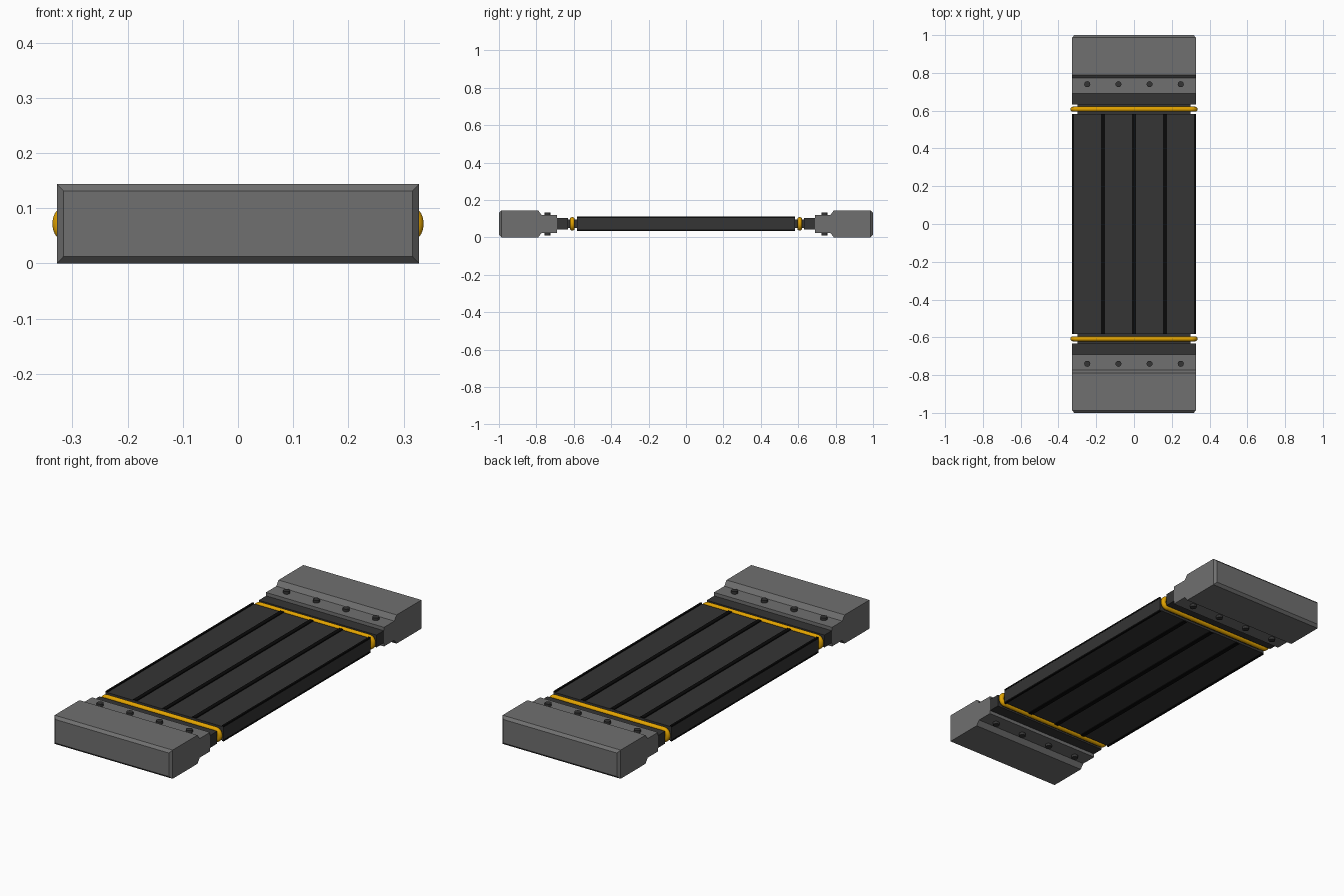
import bpy, bmesh, math
from mathutils import Matrix

if "Cube" in bpy.data.objects:
    bpy.data.objects.remove(bpy.data.objects["Cube"])

ZC = 0.072  # mid height of the whole part


def material(name, rgb):
    m = bpy.data.materials.new(name)
    m.diffuse_color = (*rgb, 1)
    m.use_nodes = True
    m.node_tree.nodes["Principled BSDF"].inputs["Base Color"].default_value = m.diffuse_color
    return m


GREY = material("grey", (0.16, 0.16, 0.16))
DARK = material("dark", (0.035, 0.035, 0.035))
BLACK = material("black", (0.003, 0.003, 0.003))
YELLOW = material("yellow", (0.75, 0.36, 0.0))


def finish(bm, name, mat):
    bmesh.ops.recalc_face_normals(bm, faces=bm.faces)
    me = bpy.data.meshes.new(name)
    bm.to_mesh(me)
    bm.free()
    ob = bpy.data.objects.new(name, me)
    bpy.context.collection.objects.link(ob)
    me.materials.append(mat)
    return ob


def loft(name, stations, mat):
    """Skin rectangles (y, half width, half height) along y."""
    bm = bmesh.new()
    rings = [[bm.verts.new((sx * w, y, ZC + sz * h))
              for sx, sz in ((-1, -1), (1, -1), (1, 1), (-1, 1))]
             for y, w, h in stations]
    for a, b in zip(rings, rings[1:]):
        for i in range(4):
            j = (i + 1) % 4
            bm.faces.new((a[i], a[j], b[j], b[i]))
    bm.faces.new(rings[0])
    bm.faces.new(rings[-1])
    return finish(bm, name, mat)


def box(name, x, y, z, sx, sy, sz, mat):
    bm = bmesh.new()
    bmesh.ops.create_cube(bm, size=1, matrix=Matrix.Translation((x, y, z))
                          @ Matrix.Diagonal((sx, sy, sz, 1)))
    return finish(bm, name, mat)


def ring(name, y, hx, hz, corner, radius):
    """Rounded rectangular band in the xz plane."""
    cu = bpy.data.curves.new(name, 'CURVE')
    cu.dimensions = '3D'
    cu.bevel_depth = radius
    cu.bevel_resolution = 3
    pts = []
    for k, (sx, sz) in enumerate(((1, 1), (-1, 1), (-1, -1), (1, -1))):
        for i in range(7):
            a = math.pi / 2 * (k + i / 6)
            pts.append((sx * (hx - corner) + corner * math.cos(a), y,
                        ZC + sz * (hz - corner) + corner * math.sin(a), 1))
    sp = cu.splines.new('POLY')
    sp.points.add(len(pts) - 1)
    for p, c in zip(sp.points, pts):
        p.co = c
    sp.use_cyclic_u = True
    ob = bpy.data.objects.new(name, cu)
    bpy.context.collection.objects.link(ob)
    cu.materials.append(YELLOW)


# Central belt with raised black strips on both faces
belt = box("belt", 0, 0, ZC, 0.654, 1.166, 0.068, DARK)
for side, s in (("top", 1), ("bottom", -1)):
    for i in range(3):
        box(f"{side}_strip_{i}", (i - 1) * 0.164, 0, ZC + s * 0.035,
            0.02, 1.166, 0.008, BLACK)
    for e in (-1, 1):
        box(f"{side}_edge_strip", e * 0.323, 0, ZC + s * 0.035,
            0.01, 1.166, 0.008, BLACK)

for end, s in (("front", -1), ("back", 1)):
    # Connector block stepping down to its clamp
    loft(f"{end}_block", [(s * 1.0, 0.316, 0.059), (s * 0.987, 0.328, 0.072),
                          (s * 0.79, 0.328, 0.072), (s * 0.772, 0.328, 0.048),
                          (s * 0.69, 0.328, 0.048)], GREY)
    # Dark collar, narrow neck and yellow band
    box(f"{end}_collar", 0, s * 0.664, ZC, 0.654, 0.064, 0.062, DARK)
    box(f"{end}_neck", 0, s * 0.61, ZC, 0.60, 0.07, 0.045, DARK)
    ring(f"{end}_band", s * 0.608, 0.324, 0.024, 0.022, 0.013)
    # Clamp bolts, passing through to both faces
    for i in range(4):
        bm = bmesh.new()
        bmesh.ops.create_cone(
            bm, cap_ends=True, segments=12, radius1=0.016, radius2=0.016,
            depth=0.122,
            matrix=Matrix.Translation(((i - 1.5) * 0.165, s * 0.74, ZC)))
        finish(bm, f"{end}_bolt_{i}", DARK)
